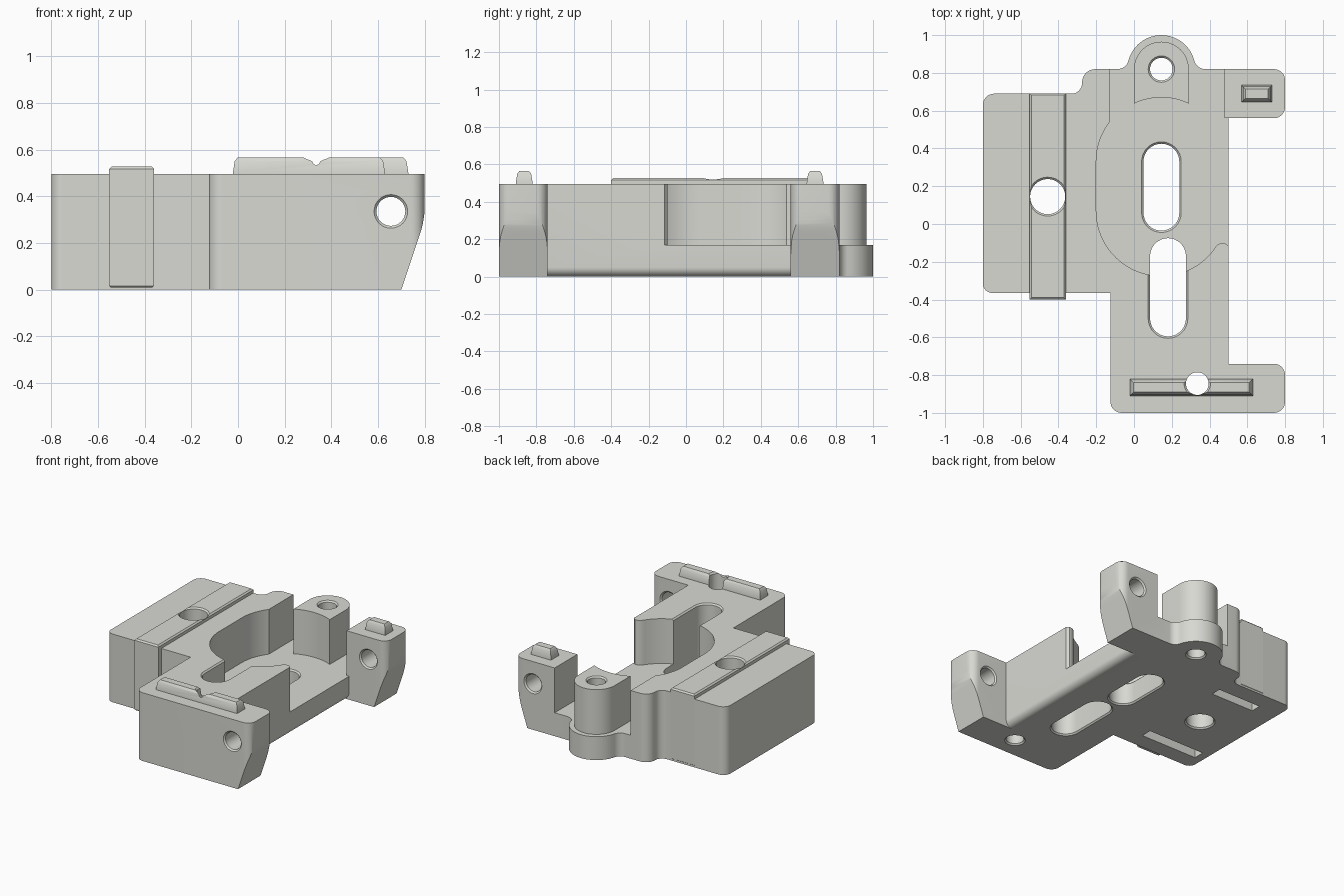
import bpy, bmesh, math
from mathutils import Vector

if "Cube" in bpy.data.objects:
    bpy.data.objects.remove(bpy.data.objects["Cube"])

grey = bpy.data.materials.new("plain grey")
grey.diffuse_color = (0.69, 0.69, 0.65, 1)
grey.use_nodes = True
grey.node_tree.nodes["Principled BSDF"].inputs["Base Color"].default_value = grey.diffuse_color


def arc(cx, cy, r, a0, a1, n=16):
    return [(cx + r * math.cos(math.radians(a0 + (a1 - a0) * i / n)),
             cy + r * math.sin(math.radians(a0 + (a1 - a0) * i / n))) for i in range(n + 1)]


def rounded(corners, n=8):
    """Polygon from (x, y, radius) corners."""
    out = []
    for i, (x, y, r) in enumerate(corners):
        if r == 0:
            out.append((x, y))
            continue
        p = Vector((x, y))
        a = (Vector(corners[i - 1][:2]) - p).normalized()
        b = (Vector(corners[(i + 1) % len(corners)][:2]) - p).normalized()
        half = math.acos(max(-1, min(1, a.dot(b)))) / 2
        c = p + (a + b).normalized() * (r / math.sin(half))
        t0 = p + a * (r / math.tan(half)) - c
        t1 = p + b * (r / math.tan(half)) - c
        a0 = math.degrees(math.atan2(t0.y, t0.x))
        a1 = math.degrees(math.atan2(t1.y, t1.x))
        turn = (a1 - a0 + 180) % 360 - 180
        out += arc(c.x, c.y, r, a0, a0 + turn, n)
    return out


def loft(name, rings, axis="z"):
    """Solid through (level, points) rings, stacked along z or y."""
    bm = bmesh.new()
    loops = [[bm.verts.new((x, y, h) if axis == "z" else (x, h, y)) for x, y in pts]
             for h, pts in rings]
    for lo, hi in zip(loops, loops[1:]):
        for i in range(len(lo)):
            j = (i + 1) % len(lo)
            bm.faces.new((lo[i], lo[j], hi[j], hi[i]))
    bm.faces.new(loops[0][::-1])
    bm.faces.new(loops[-1])
    bm.normal_update()
    if bm.calc_volume(signed=True) < 0:
        bmesh.ops.reverse_faces(bm, faces=bm.faces[:])
    me = bpy.data.meshes.new(name)
    bm.to_mesh(me)
    bm.free()
    me.materials.append(grey)
    ob = bpy.data.objects.new(name, me)
    bpy.context.collection.objects.link(ob)
    return ob


def prism(name, pts, lo, hi, axis="z"):
    return loft(name, [(lo, pts), (hi, pts)], axis)


def rect(x0, x1, y0, y1, d=0.0):
    return [(x0 + d, y0 + d), (x1 - d, y0 + d), (x1 - d, y1 - d), (x0 + d, y1 - d)]


def hole(x, y, r, z0, z1, half=0.0, axis="z", c=0.01):
    """Round or slotted through-hole cutter with chamfered mouths."""
    def ring(q):
        return arc(x, y + half, q, 0, 180) + arc(x, y - half, q, 180, 360) if half \
            else arc(x, y, q, 0, 348.75, 31)
    return loft("cutter", [(z0 - .03, ring(r + c)), (z0, ring(r + c)), (z0 + c, ring(r)),
                           (z1 - c, ring(r)), (z1, ring(r + c)), (z1 + .06, ring(r + c))], axis)


def combine(ob, others, op):
    bpy.context.view_layer.objects.active = ob
    for o in others:
        m = ob.modifiers.new("combine", 'BOOLEAN')
        m.operation, m.solver, m.object = op, 'EXACT', o
        bpy.ops.object.modifier_apply(modifier=m.name)


# Main body outline with both side arms
body = prism("body", rounded([
    (-.8, -.365, .05), (-.125, -.365, 0), (-.125, -1, .06), (.8, -1, .06), (.8, -.74, .06),
    (.5, -.74, 0), (.5, .56, 0), (.8, .56, .06), (.8, .82, .06), (-.275, .82, .07),
    (-.275, .69, .055), (-.8, .69, .06)]), 0, .495)

# Open pocket above the floor
px, r = .145, .345
pocket = prism("pocket_cutter", [(-.13, .95)] + arc(px, .33, r, 142.8, 180)
               + arc(px, .07, r, 180, 328, 32)
               + [(.46, -.10), (.48, -.10), (.505, -.12), (.6, -.12), (.6, .56), (.48, .56), (.48, .95)],
               .17, .7)

# Sloped arm undersides and rounded lower side edge
slope = prism("slope_cutter", rounded([(.69, -.03, 0), (.95, -.03, 0), (.95, .45, 0),
                                       (.8005, .45, 0), (.8005, .3, .4)]), -1.1, 1.1, "y")
edge = prism("edge_cutter", [(.56, -.05), (.56, .05)] + arc(.45, .05, .05, 0, -90, 8)
             + [(.45, -.05)], -.74, .56, "y")
combine(body, [pocket, slope, edge], 'DIFFERENCE')

# Rear tab with flared sides, and the post standing on it
f = math.degrees(math.asin(.25))
tab = prism("tab", arc(px, .82, .18, f, 180 - f, 24) + arc(px - .2324, .88, .06, -f, -90, 8)[1:]
            + [(px - .2324, .75), (px + .2324, .75)] + arc(px + .2324, .88, .06, 270, 180 + f, 8)[:-1],
            0, .17)
post = prism("post", arc(px, .82, .145, 0, 180, 24) + arc(px, .33, .34, 115.24, 64.76, 12),
             .1, .495)
combine(body, [tab, post], 'UNION')

# Raised rib on the side block
rib = loft("rib", [(.008, rect(-.552, -.36, -.4, .692, .008)), (.016, rect(-.552, -.36, -.4, .692)),
                   (.517, rect(-.552, -.36, -.4, .692)), (.527, rect(-.552, -.36, -.4, .692, .01))])

# Locating rail and peg on the arms
rails = []
for name, box in (("front_rail", (-.022, .63, -.91, -.82)), ("rear_peg", (.57, .73, .645, .735))):
    rails.append(loft(name, [(.48, rect(*box)), (.5, rect(*box)), (.55, rect(*box, .008)),
                             (.565, rect(*box, .02))]))

# Holes, slots and underside recesses
side_hole = hole(-.457, .145, .093, 0, .527)
rail_hole = hole(.335, -.845, .06, 0, .565)
recesses = [prism("recess_cutter", rect(-.74, -.28, -.245, -.165), -.05, .1),
            prism("recess_cutter", rect(-.63, -.28, .485, .56), -.05, .1)]
cross_holes = [hole(.655, .335, .062, -1, -.74, axis="y"), hole(.655, .335, .062, .56, .82, axis="y")]
slots = [hole(.145, .195, .095, 0, .17, .135), hole(.18, -.335, .095, 0, .495, .165)]
post_hole = hole(.145, .82, .06, 0, .495)
combine(body, [side_hole, rail_hole, post_hole] + recesses + cross_holes + slots, 'DIFFERENCE')
combine(rib, [side_hole] + recesses, 'DIFFERENCE')
combine(rails[0], [rail_hole], 'DIFFERENCE')

# Remove helpers, then shade
keep = [body, rib] + rails
for ob in list(bpy.data.objects):
    if ob not in keep:
        bpy.data.objects.remove(ob)
for ob in keep:
    bpy.ops.object.select_all(action='DESELECT')
    ob.select_set(True)
    bpy.context.view_layer.objects.active = ob
    bpy.ops.object.shade_smooth_by_angle(angle=math.radians(30))
